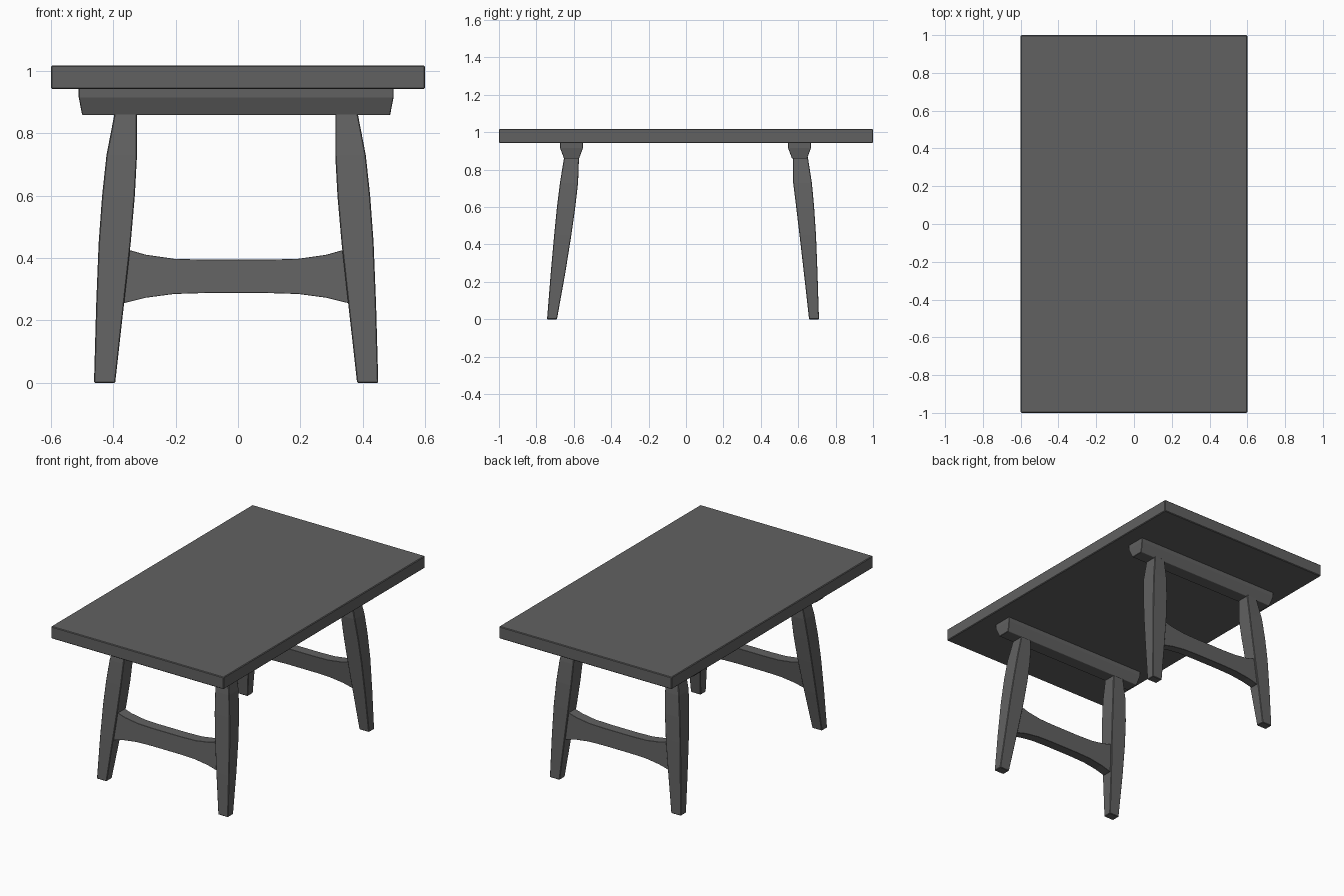
import bpy, bmesh

cube = bpy.data.objects.get("Cube")
if cube:
    bpy.data.objects.remove(cube, do_unlink=True)

grey = bpy.data.materials.new("dark grey wood")
grey.use_nodes = True
colour = (0.12, 0.12, 0.12, 1)
grey.diffuse_color = colour
grey.node_tree.nodes["Principled BSDF"].inputs["Base Color"].default_value = colour

SHIFT = -0.006  # the base sits slightly off the centre of the top


def loft(name, rings, bevel=0.003):
    """Skin a row of four-sided rings into a closed solid."""
    bm = bmesh.new()
    loops = [[bm.verts.new(p) for p in ring] for ring in rings]
    for a, b in zip(loops, loops[1:]):
        for i in range(4):
            j = (i + 1) % 4
            bm.faces.new((a[i], a[j], b[j], b[i]))
    bm.faces.new(loops[0])
    bm.faces.new(loops[-1])
    bmesh.ops.recalc_face_normals(bm, faces=bm.faces)
    mesh = bpy.data.meshes.new(name)
    bm.to_mesh(mesh)
    bm.free()
    mesh.materials.append(grey)
    obj = bpy.data.objects.new(name, mesh)
    bpy.context.collection.objects.link(obj)
    mod = obj.modifiers.new("soft edges", "BEVEL")
    mod.width = bevel
    mod.segments = 1
    mod.limit_method = "ANGLE"
    mod.angle_limit = 0.7
    return obj


def rect(x0, x1, y0, y1, z):
    return [(x0, y0, z), (x1, y0, z), (x1, y1, z), (x0, y1, z)]


def interp(z, values):
    """Read a leg outline at height z."""
    for i in range(len(HEIGHTS) - 1):
        if z <= HEIGHTS[i + 1]:
            t = (z - HEIGHTS[i]) / (HEIGHTS[i + 1] - HEIGHTS[i])
            return values[i] + t * (values[i + 1] - values[i])
    return values[-1]


# Leg outlines: outer and inner edges at each height
HEIGHTS = (0, 0.25, 0.45, 0.6, 0.73, 0.87)
X_OUT = (0.456, 0.449, 0.441, 0.430, 0.416, 0.389)
X_IN = (0.388, 0.360, 0.338, 0.325, 0.318, 0.318)
ENDS = {
    "front": ((-0.743, -0.723, -0.705, -0.690, -0.674, -0.651),
              (-0.690, -0.645, -0.613, -0.592, -0.577, -0.572)),
    "back": ((0.711, 0.703, 0.695, 0.685, 0.673, 0.651),
             (0.658, 0.630, 0.607, 0.589, 0.573, 0.572)),
}
# Stretcher outline from the middle outward: x, bottom, top
ARCH = ((0.1, 0.288, 0.395), (0.2, 0.285, 0.398), (0.29, 0.273, 0.411),
        (0.35, 0.258, 0.428), (0.38, 0.252, 0.436))

# Table top
loft("table_top", [rect(-0.6, 0.6, -1, 1, z) for z in (0.942, 1.018)], 0.004)

for end, (y_out, y_in) in ENDS.items():
    # Cross beam with tapered underside
    yc = -0.612 if end == "front" else 0.607
    loft(end + "_beam", [
        rect(SHIFT - hx, SHIFT + hx, yc - hy, yc + hy, z)
        for hx, hy, z in ((0.494, 0.040, 0.859), (0.505, 0.0615, 0.916),
                          (0.505, 0.0615, 0.944))], 0.002)

    # Two curved, splayed legs
    for side, s in (("left", 1), ("right", -1)):
        loft(f"{end}_{side}_leg", [
            rect(SHIFT + s * xi, SHIFT + s * xo, yi, yo, z)
            for z, xo, xi, yo, yi in zip(HEIGHTS, X_OUT, X_IN, y_out, y_in)])

    # Arched stretcher, leaning with the legs and set just inside them
    inset = 0.01 if end == "front" else -0.01
    rings = []
    for s, profile in ((-1, reversed(ARCH)), (1, ARCH)):
        for x, low, high in profile:
            lo_out, lo_in = interp(low, y_out) + inset, interp(low, y_in) - inset
            hi_out, hi_in = interp(high, y_out) + inset, interp(high, y_in) - inset
            px = SHIFT + s * x
            rings.append([(px, lo_out, low), (px, lo_in, low),
                          (px, hi_in, high), (px, hi_out, high)])
    loft(end + "_stretcher", rings, 0.001)
